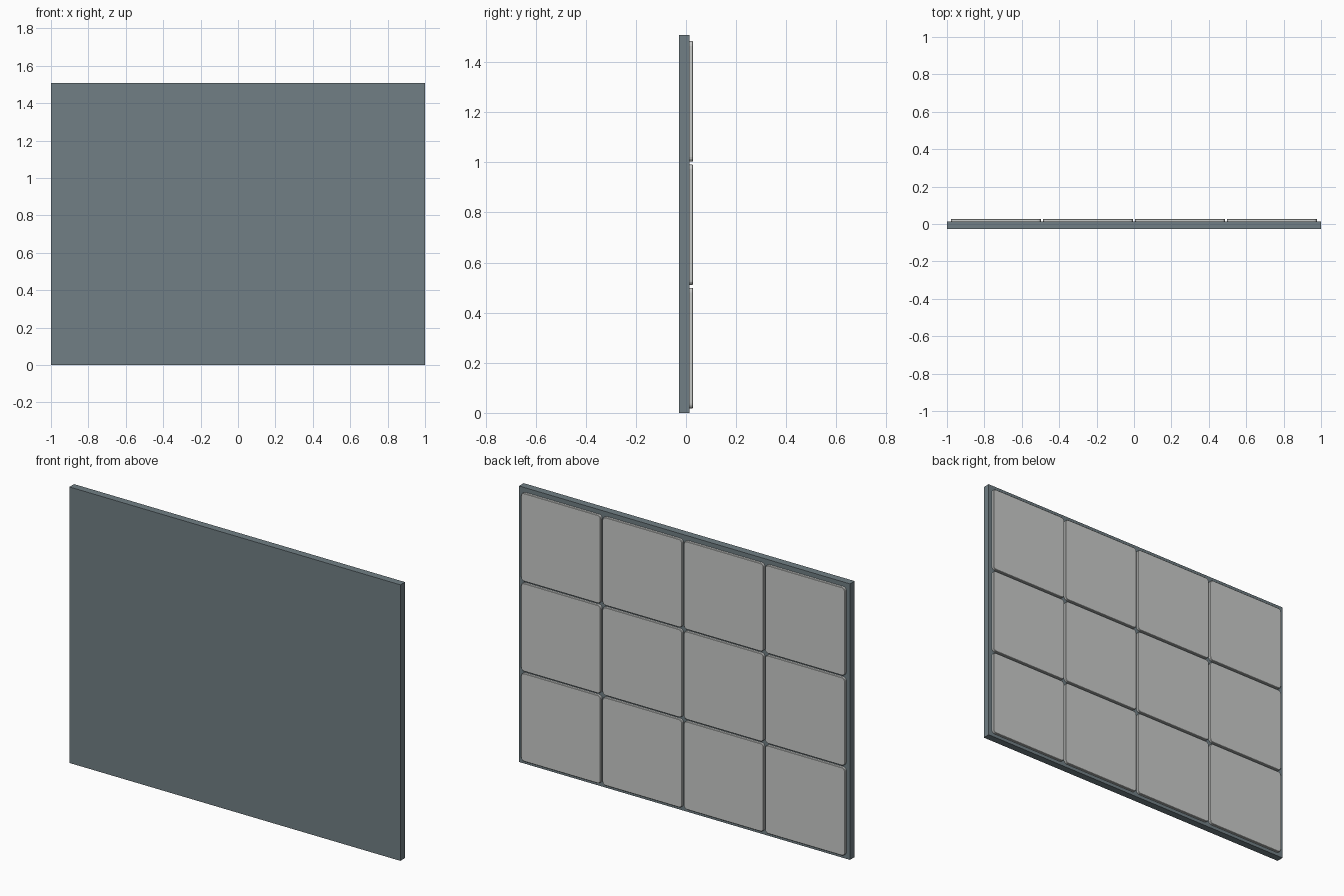
import bpy, bmesh, math

if "Cube" in bpy.data.objects:
    bpy.data.objects.remove(bpy.data.objects["Cube"])

W, H = 2.0, 1.508            # backing panel size
Y0, Y1, Y2 = -0.027, 0.013, 0.027   # panel front, panel back, tile face
PITCH, SIZE, R = 0.492, 0.481, 0.018


def lin(c):
    c /= 255
    return c / 12.92 if c <= 0.04045 else ((c + 0.055) / 1.055) ** 2.4


def material(name, rgb):
    m = bpy.data.materials.new(name)
    m.diffuse_color = (*[lin(c) for c in rgb], 1)
    m.use_nodes = True
    m.node_tree.nodes["Principled BSDF"].inputs["Base Color"].default_value = m.diffuse_color
    return m


def prism(name, outline, y0, y1, mat, bevel=0.0):
    """Extrude an x-z outline from y0 to y1, optionally softening the y1 rim."""
    bm = bmesh.new()
    face = bm.faces.new([bm.verts.new((x, y0, z)) for x, z in outline])
    ext = bmesh.ops.extrude_face_region(bm, geom=[face])
    for v in ext["geom"]:
        if isinstance(v, bmesh.types.BMVert):
            v.co.y = y1
    if bevel:
        rim = [e for e in bm.edges if all(abs(v.co.y - y1) < 1e-6 for v in e.verts)]
        bmesh.ops.bevel(bm, geom=rim, offset=bevel, segments=1, affect='EDGES')
    bmesh.ops.recalc_face_normals(bm, faces=bm.faces[:])
    me = bpy.data.meshes.new(name)
    bm.to_mesh(me)
    bm.free()
    me.materials.append(mat)
    ob = bpy.data.objects.new(name, me)
    bpy.context.collection.objects.link(ob)
    return ob


def rounded_square(cx, cz, size, r, seg=4):
    pts = []
    h = size / 2 - r
    for q, (sx, sz) in enumerate([(1, 1), (-1, 1), (-1, -1), (1, -1)]):
        for i in range(seg + 1):
            a = math.pi / 2 * (q + i / seg)
            pts.append((cx + sx * h + r * math.cos(a), cz + sz * h + r * math.sin(a)))
    return pts


slate = material("slate grey", (113, 127, 133))
pale = material("pale grey", (201, 203, 201))

# Backing panel
prism("backing_panel", [(-W/2, 0), (W/2, 0), (W/2, H), (-W/2, H)], Y0, Y1, slate)

# Grid of rounded tiles on the back, four across and three high
for row in range(3):
    for col in range(4):
        cx = (col - 1.5) * PITCH
        cz = 0.751 + (row - 1) * PITCH
        prism(f"tile_{row + 1}_{col + 1}", rounded_square(cx, cz, SIZE, R),
              Y1 - 0.002, Y2, pale, bevel=0.002)
